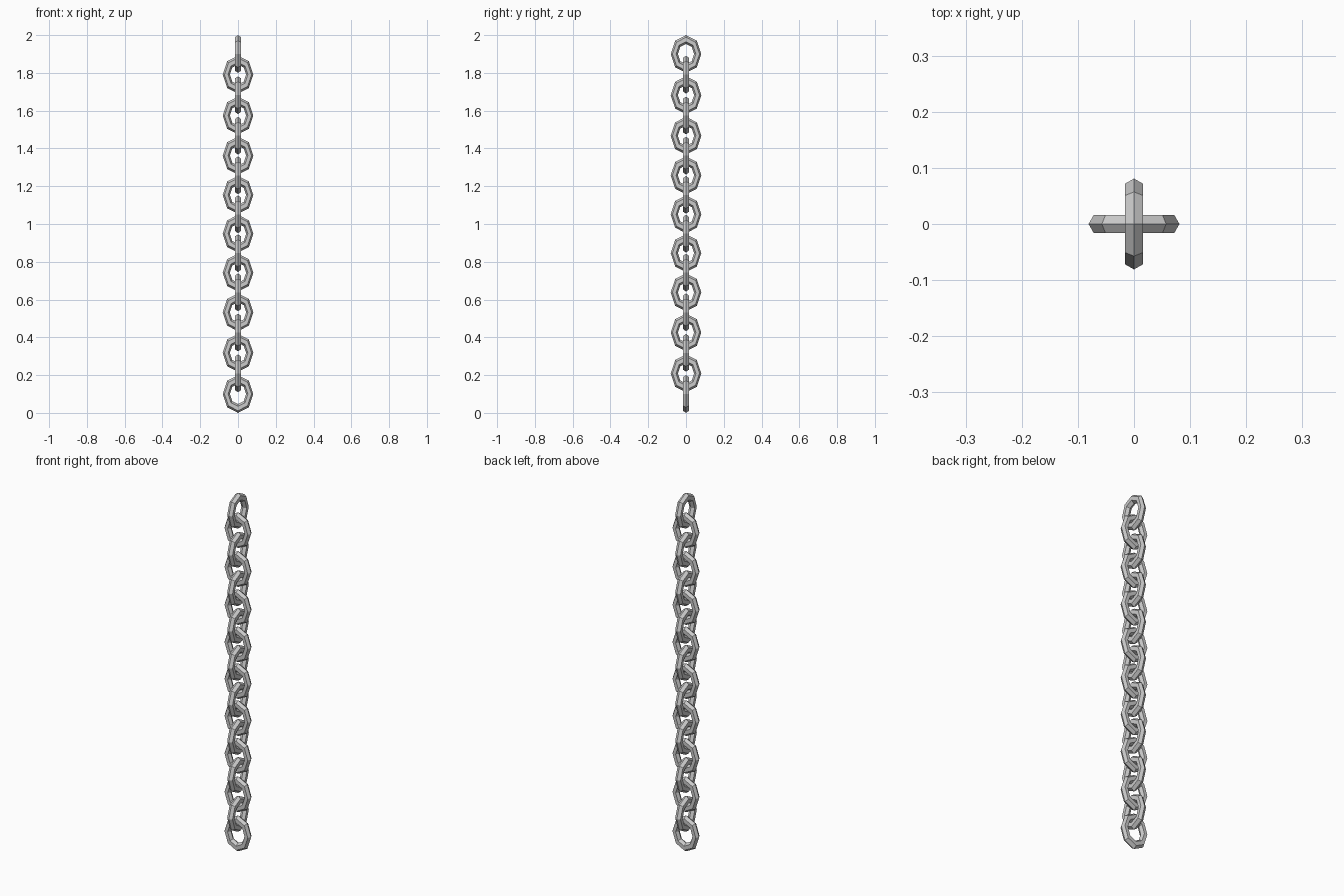
import bpy
from math import pi, sin

if "Cube" in bpy.data.objects:
    bpy.data.objects.remove(bpy.data.objects["Cube"])

LINKS = 18
HALF_H, HALF_W, TUBE = 0.1, 0.081, 0.019
PITCH = (2 - 2 * HALF_H) / (LINKS - 1)


def add_link(index):
    # Low-poly oval ring: 8 segments round, hexagonal section
    # Spacing is slightly wider near both ends of the chain
    z = HALF_H + PITCH * index + 0.009 * sin(2 * pi * index / (LINKS - 1))
    bpy.ops.mesh.primitive_torus_add(
        major_segments=8, minor_segments=6,
        major_radius=HALF_W - TUBE, minor_radius=TUBE,
        location=(0, 0, z),
        rotation=(pi / 2, 0, pi / 2 * (index % 2)))
    link = bpy.context.object
    link.name = f"chain_link_{index + 1:02d}"
    link.scale.y = HALF_H / HALF_W


# Chain: links alternate by a quarter turn
for i in range(LINKS):
    add_link(i)
